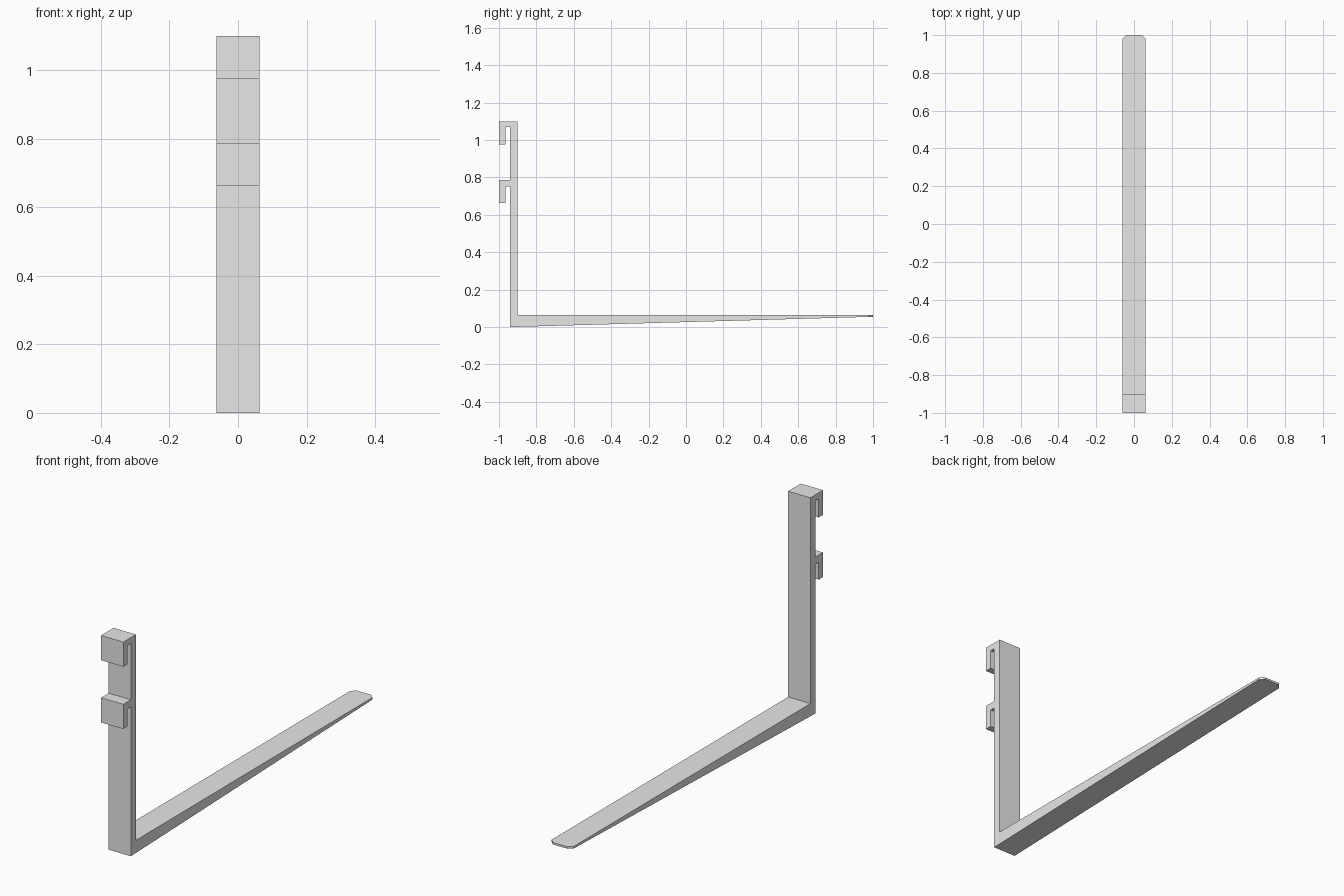
import bpy, bmesh

cube = bpy.data.objects.get("Cube")
if cube:
    bpy.data.objects.remove(cube, do_unlink=True)

HALF_WIDTH = 0.062
SHANK_FRONT, SHANK_BACK = -0.94, -0.90
TOP = 1.10

# Plain grey steel
steel = bpy.data.materials.new("grey_steel")
steel.use_nodes = True
grey = (0.8, 0.8, 0.8, 1)
steel.diffuse_color = grey
steel.node_tree.nodes["Principled BSDF"].inputs["Base Color"].default_value = grey


def extrude_profile(name, profile, chamfer_at=None):
    """Extrude a (y, z) side profile across the width, with optional tip chamfer."""
    bm = bmesh.new()
    face = bm.faces.new([bm.verts.new((-HALF_WIDTH, y, z)) for y, z in profile])
    ext = bmesh.ops.extrude_face_region(bm, geom=[face])
    moved = [v for v in ext["geom"] if isinstance(v, bmesh.types.BMVert)]
    bmesh.ops.translate(bm, verts=moved, vec=(2 * HALF_WIDTH, 0, 0))
    if chamfer_at is not None:
        tip = [e for e in bm.edges
               if all(abs(v.co.y - chamfer_at) < 1e-4 for v in e.verts)
               and abs(e.verts[0].co.x - e.verts[1].co.x) < 1e-4]
        bmesh.ops.bevel(bm, geom=tip, offset=0.021, segments=1, affect='EDGES')
    bmesh.ops.recalc_face_normals(bm, faces=bm.faces[:])
    mesh = bpy.data.meshes.new(name)
    bm.to_mesh(mesh)
    bm.free()
    mesh.materials.append(steel)
    obj = bpy.data.objects.new(name, mesh)
    bpy.context.collection.objects.link(obj)
    return obj


# Upright shank and tapering blade in one L-shaped piece
extrude_profile("shank_and_blade", [
    (SHANK_FRONT, 0), (1.0, 0.055), (1.0, 0.065),
    (SHANK_BACK, 0.065), (SHANK_BACK, TOP), (SHANK_FRONT, TOP)], chamfer_at=1.0)

# Two downward hooks on the front of the shank
for name, top, arm in (("upper_hook", TOP, 0.03), ("lower_hook", 0.787, 0.036)):
    extrude_profile(name, [
        (SHANK_FRONT, top), (-1.0, top), (-1.0, top - 0.124),
        (-0.966, top - 0.124), (-0.966, top - arm), (SHANK_FRONT, top - arm)])
